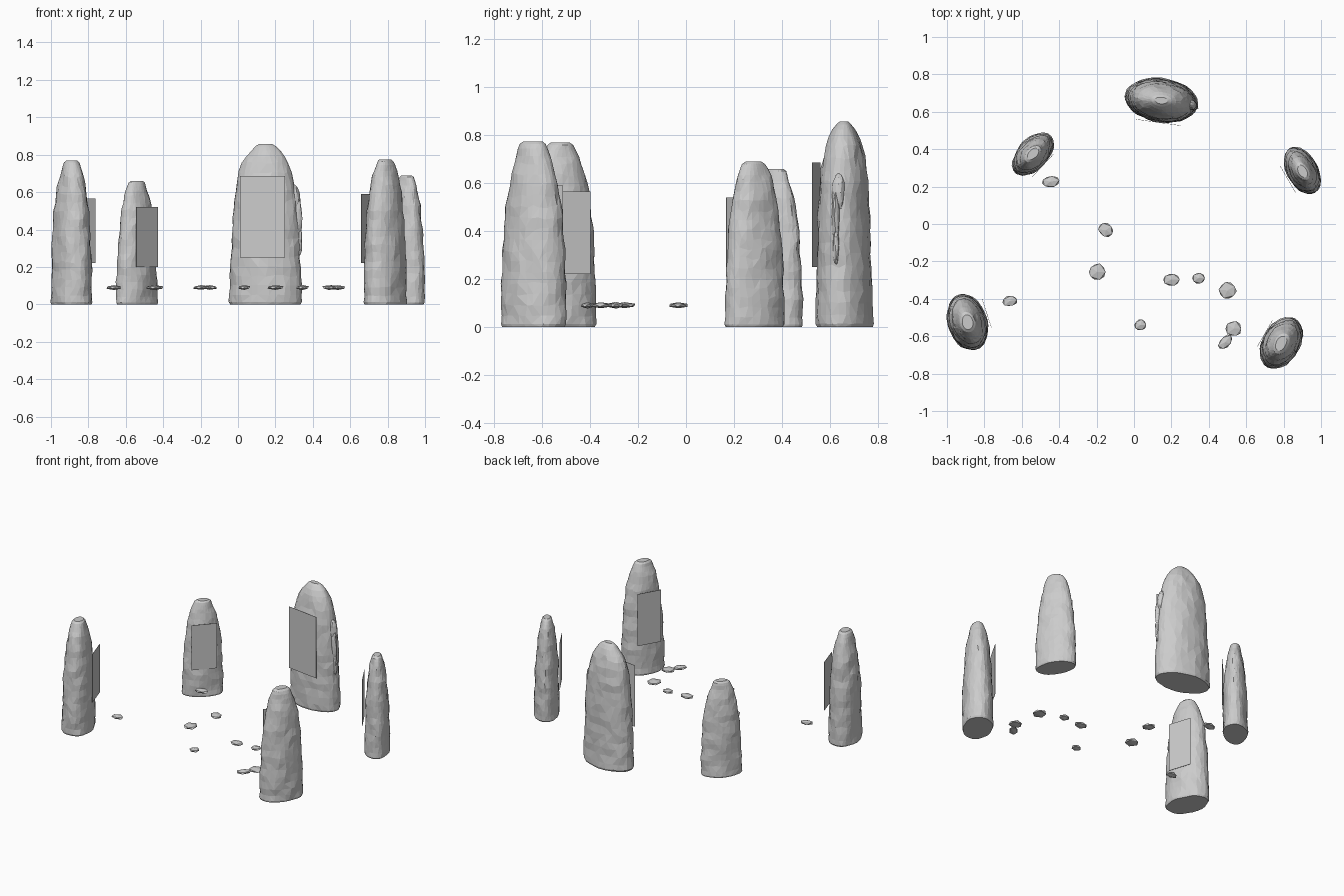
import bpy, bmesh, math, random
from mathutils import Vector, noise

cube = bpy.data.objects.get("Cube")
if cube:
    bpy.data.objects.remove(cube, do_unlink=True)

random.seed(4)

grey = bpy.data.materials.new("stone grey")
grey.use_nodes = True
GREY = (0.6, 0.6, 0.6, 1)
grey.diffuse_color = GREY
grey.node_tree.nodes["Principled BSDF"].inputs["Base Color"].default_value = GREY


def finish(bm, name, loc, angle=0.0):
    mesh = bpy.data.meshes.new(name)
    bm.to_mesh(mesh)
    bm.free()
    mesh.materials.append(grey)
    obj = bpy.data.objects.new(name, mesh)
    obj.location = loc
    obj.rotation_euler.z = math.radians(angle)
    bpy.context.collection.objects.link(obj)
    return obj


# Height fraction and width fraction of the standing stones
ROUND = [(0, .96), (.015, 1), (.25, .96), (.5, .91), (.7, .84), (.8, .76),
         (.88, .63), (.94, .48), (.98, .31), (1, .17)]
BLUNT = [(0, .96), (.015, 1), (.25, .98), (.5, .92), (.65, .85), (.78, .74),
         (.88, .60), (.95, .47), (.985, .38), (1, .26)]


def width_at(profile, t):
    for (t0, w0), (t1, w1) in zip(profile, profile[1:]):
        if t <= t1:
            return w0 + (w1 - w0) * (t - t0) / (t1 - t0)
    return profile[-1][1]


def standing_stone(name, loc, angle, a, b, height, profile):
    """Elliptical tapered stone with a hammered, faceted surface."""
    bm = bmesh.new()
    sides = 26
    levels = [0, .015] + [i / 17 for i in range(1, 16)] + [.92, .96, .985, 1]
    rings = []
    for t in levels:
        w = width_at(profile, t)
        ring = []
        for k in range(sides):
            edge = t in (0, 1)
            u = 2 * math.pi * (k + (0 if edge else random.uniform(-.3, .3))) / sides
            h = t * height + (0 if edge else random.uniform(-.008, .008) * min(1, t * 5) * (t < .9))
            p = Vector((a * w * math.cos(u), b * w * math.sin(u), h))
            bump = noise.noise(p * 14 + Vector(loc) * 9) * .009
            p += Vector((math.cos(u), math.sin(u), 0)) * bump
            ring.append(bm.verts.new(p))
        rings.append(ring)
    for low, high in zip(rings, rings[1:]):
        for k in range(sides):
            n = (k + 1) % sides
            bm.faces.new((low[k], low[n], high[n], high[k]))
    bm.faces.new(rings[0][::-1])
    bm.faces.new(rings[-1])
    bmesh.ops.triangulate(bm, faces=bm.faces[:], quad_method='SHORT_EDGE')
    return finish(bm, name, loc, angle)


def panel(name, loc, angle, width, low, high):
    """Thin upright plate standing just off a stone's inner face."""
    bm = bmesh.new()
    bmesh.ops.create_cube(bm, size=1)
    bmesh.ops.scale(bm, vec=(width, .002, high - low), verts=bm.verts)
    return finish(bm, name, (loc[0], loc[1], (low + high) / 2), angle)


# name, centre, long axis angle, half length, half width, height, profile,
# panel centre, panel width, panel bottom, panel top
STONES = [
    ("front_right", (-.89, -.525), 108, .154, .104, .77, BLUNT, (-.787, -.478), .165, .22, .565),
    ("back_right", (-.54, .373), 47, .136, .08, .66, BLUNT, (-.487, .313), .168, .20, .52),
    ("back", (.148, .66), -8, .197, .118, .858, ROUND, (.13, .543), .243, .25, .687),
    ("back_left", (.9, .285), 120, .136, .081, .69, BLUNT, (.822, .24), .165, .21, .54),
    ("front_left", (.787, -.637), 60, .148, .099, .775, BLUNT, (.70, -.585), .165, .22, .59),
]
for name, c, ang, a, b, h, prof, pc, pw, low, high in STONES:
    standing_stone(name + "_stone", (c[0], c[1], 0), ang, a, b, h, prof)
    panel(name + "_panel", pc, ang, pw, low, high)


def chunk(name, loc, size, angle, rough, detail=1):
    """Irregular rock lump."""
    bm = bmesh.new()
    bmesh.ops.create_icosphere(bm, subdivisions=detail, radius=1)
    for v in bm.verts:
        v.co *= random.uniform(1 - rough, 1 + rough)
        v.co = Vector((v.co.x * size[0], v.co.y * size[1], v.co.z * size[2]))
    return finish(bm, name, loc, angle)


# Broken ridge down the side of the tallest stone
chunk("back_stone_ridge_top", (.305, .637, .56), (.028, .027, .085), 0, .1, 2)
chunk("back_stone_ridge_middle", (.317, .625, .46), (.026, .018, .11), 0, .1, 2)
chunk("back_stone_ridge_bottom", (.328, .627, .34), (.017, .013, .08), 0, .1, 2)

# Small flat pebbles hovering between the stones: x, y, half length, half width, angle
PEBBLES = [
    (-.447, .226, .052, .033, 10), (-.15, -.032, .047, .040, -35),
    (-.197, -.256, .050, .050, 0), (-.663, -.412, .045, .031, 10),
    (.2, -.297, .050, .036, 0), (.345, -.29, .038, .033, 0),
    (.5, -.355, .052, .050, 30), (.533, -.56, .046, .046, 0),
    (.487, -.632, .050, .030, 50), (.033, -.54, .034, .033, 0),
]
for i, (x, y, a, b, ang) in enumerate(PEBBLES):
    chunk(f"pebble_{i + 1}", (x, y, .09), (a, b, .013), ang, .08)
